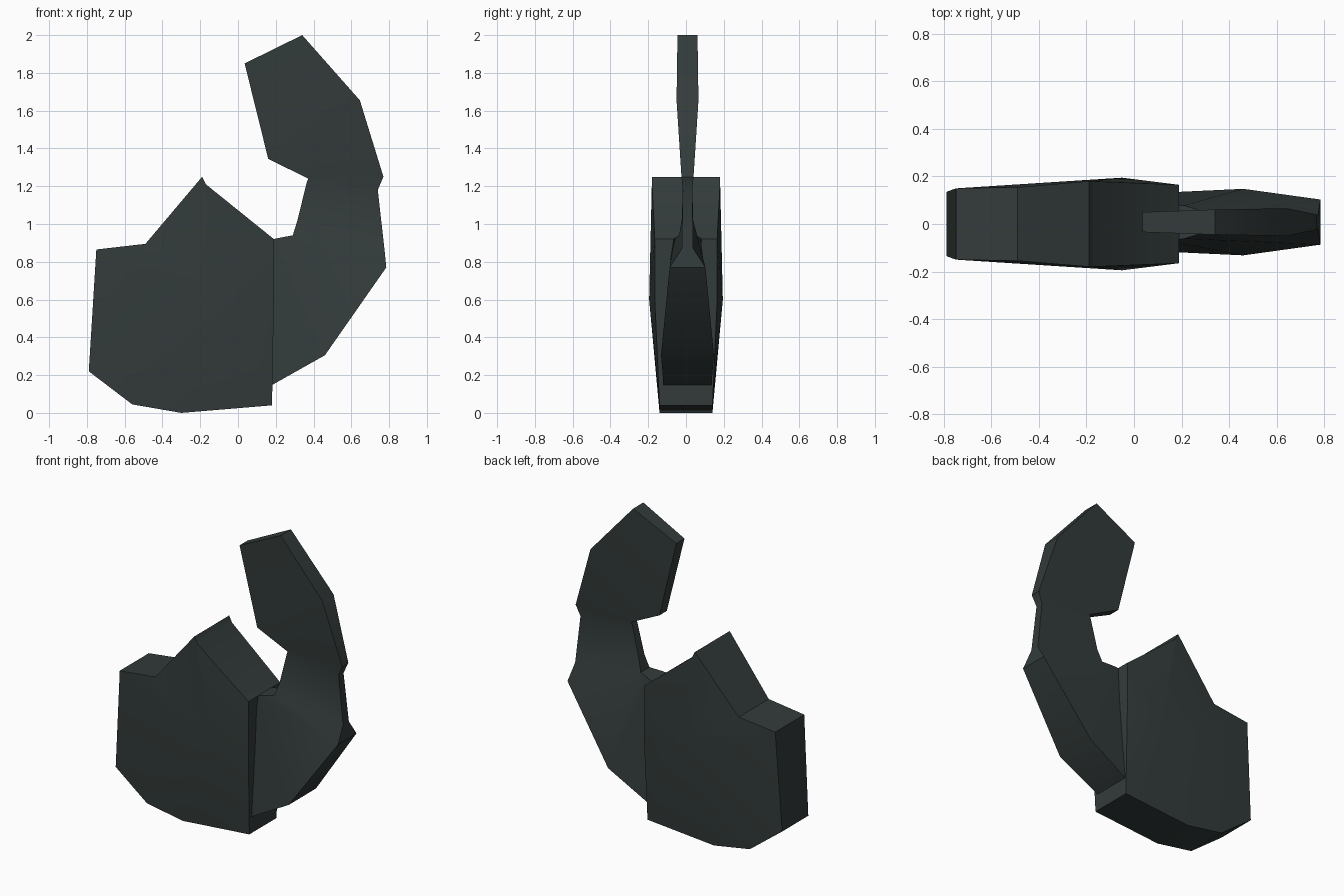
import bpy, bmesh

if "Cube" in bpy.data.objects:
    bpy.data.objects.remove(bpy.data.objects["Cube"])

mat = bpy.data.materials.new("dark slate green")
mat.diffuse_color = (0.033, 0.044, 0.043, 1)
mat.use_nodes = True
mat.node_tree.nodes["Principled BSDF"].inputs["Base Color"].default_value = mat.diffuse_color


def finish(name, bm):
    bmesh.ops.recalc_face_normals(bm, faces=bm.faces)
    mesh = bpy.data.meshes.new(name)
    bm.to_mesh(mesh)
    bm.free()
    mesh.materials.append(mat)
    ob = bpy.data.objects.new(name, mesh)
    bpy.context.collection.objects.link(ob)
    bpy.ops.object.select_all(action='DESELECT')
    ob.select_set(True)
    bpy.context.view_layer.objects.active = ob
    bpy.ops.object.shade_smooth_by_angle(angle=0.52)
    return ob


# Body: side profile (x, z, half width) with a slightly bulging centre
profile = [(-0.79, 0.22, 0.135), (-0.56, 0.045, 0.14), (-0.30, 0.0, 0.14),
           (0.18, 0.04, 0.14), (0.19, 0.60, 0.165), (0.19, 0.92, 0.165),
           (-0.17, 1.21, 0.18), (-0.19, 1.25, 0.18), (-0.49, 0.895, 0.155),
           (-0.75, 0.865, 0.15)]
bm = bmesh.new()
front, back = [[bm.verts.new((x, s * w, z)) for x, z, w in profile] for s in (-1, 1)]
n = len(profile)
for i in range(n):
    j = (i + 1) % n
    bm.faces.new((front[i], front[j], back[j], back[i]))
for side, s in ((front, -1), (back, 1)):
    centre = bm.verts.new((-0.05, s * 0.195, 0.60))
    for i in range(n):
        bm.faces.new((side[i], side[(i + 1) % n], centre))
finish("body", bm)

# Tail: lofted rows of (inner x, z, half width, outer x, z, half width)
rows = [(0.14, 0.91, 0.08, 0.14, 0.125, 0.125),
        (0.21, 0.925, 0.07, 0.46, 0.305, 0.14),
        (0.29, 0.94, 0.045, 0.785, 0.77, 0.095),
        (0.315, 1.02, 0.03, 0.775, 0.87, 0.03),
        (0.365, 1.225, 0.025, 0.74, 1.18, 0.025),
        (0.372, 1.24, 0.027, 0.77, 1.25, 0.032),
        (0.16, 1.345, 0.038, 0.645, 1.655, 0.058),
        (0.035, 1.85, 0.042, 0.34, 2.0, 0.053)]
bm = bmesh.new()
yc = 0.008
rings = [[bm.verts.new(p) for p in ((xi, yc - wi, zi), (xo, yc - wo, zo),
                                    (xo, yc + wo, zo), (xi, yc + wi, zi))]
         for xi, zi, wi, xo, zo, wo in rows]
for a, b in zip(rings, rings[1:]):
    for i in range(4):
        j = (i + 1) % 4
        bm.faces.new((a[i], a[j], b[j], b[i]))
bm.faces.new(rings[0])
bm.faces.new(rings[-1])
finish("curled_tail", bm)
